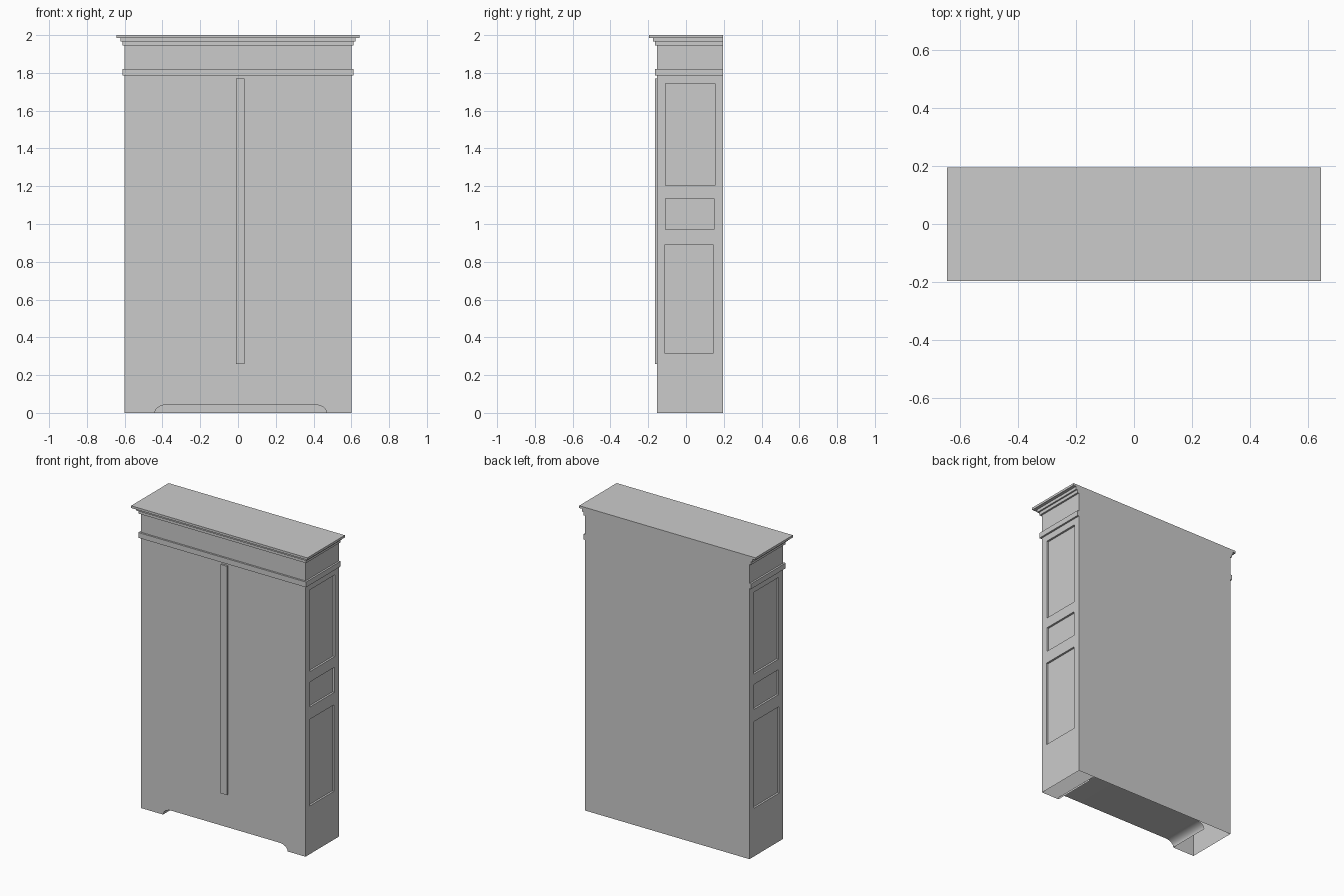
import bpy, bmesh, math
from mathutils import Vector

if "Cube" in bpy.data.objects:
    bpy.data.objects.remove(bpy.data.objects["Cube"])

W, YF, YB = 0.60, -0.153, 0.195      # half width, front and back planes
BODY_TOP, TOP = 1.945, 2.0


def build(name, faces):
    """faces: list of (points, outward hint); winding follows the hint."""
    bm = bmesh.new()
    for pts, hint in faces:
        f = bm.faces.new([bm.verts.new(p) for p in pts])
        f.normal_update()
        if f.normal.dot(Vector(hint)) < 0:
            f.normal_flip()
    bmesh.ops.remove_doubles(bm, verts=bm.verts, dist=1e-5)
    me = bpy.data.meshes.new(name)
    bm.to_mesh(me)
    bm.free()
    ob = bpy.data.objects.new(name, me)
    bpy.context.collection.objects.link(ob)
    return ob


def molding(name, profile, top=False):
    """Sweep an (offset, z) profile round the left, front and right sides."""
    def ring(o, z):
        x, y = W + o, YF - o
        return [(-x, YB, z), (-x, y, z), (x, y, z), (x, YB, z)]
    rings = [ring(o, z) for o, z in profile]
    sides = [(-1, 0), (0, -1), (1, 0)]
    faces = []
    for (o0, z0), (o1, z1), a, b in zip(profile, profile[1:], rings, rings[1:]):
        for i, (sx, sy) in enumerate(sides):
            out = z1 - z0
            faces.append(([a[i], a[i + 1], b[i + 1], b[i]],
                          (sx * out, sy * out, o0 - o1)))
    # flush back ends
    for k in (0, 3):
        pts = [r[k] for r in rings]
        if top:
            pts.append((math.copysign(W, pts[0][0]), YB, TOP))
        faces.append((pts, (0, 1, 0)))
    if top:
        faces.append((rings[-1], (0, 0, 1)))
    return build(name, faces)


# arch outline in the plinth
def arch(n=6):
    pts = []
    for cx, rx, a0 in ((-0.38, 0.06, 180), (0.41, 0.06, 90)):
        for i in range(n + 1):
            a = math.radians(a0 - 90 * i / n)
            pts.append((cx + rx * math.cos(a), 0.042 * math.sin(a)))
    return pts


# front sheet with arch notch
A = arch()
outline = [(-W, 0)] + A + [(W, 0), (W, BODY_TOP), (-W, BODY_TOP)]
build("front_panel", [([(x, YF, z) for x, z in outline], (0, -1, 0))])

# arch soffit running back under the open base
soffit = build("plinth_arch", [
    ([(p[0], YF, p[1]), (q[0], YF, q[1]), (q[0], 0.14, q[1]), (p[0], 0.14, p[1])],
     (-(p[0] + q[0]) * 0.5, 0, -1)) for p, q in zip(A, A[1:])])
for f in soffit.data.polygons:
    f.use_smooth = len(f.vertices) == 4

# back sheet
build("back_panel", [([(-W, YB, 0), (W, YB, 0), (W, YB, TOP), (-W, YB, TOP)], (0, 1, 0))])

# side with three recessed panels, mirrored to the left
PANELS = [(-0.114, 0.146, 0.318, 0.889),
          (-0.108, 0.148, 0.970, 1.135),
          (-0.108, 0.153, 1.204, 1.743)]
D = 0.013
faces = []
low = [(YF, 0), (YB, 0)]
out = (1, 0, 0)
for ya, yb, za, zb in PANELS:
    rail = low + [(YB, za), (yb, za), (ya, za), (YF, za)]
    faces.append(([(W, y, z) for y, z in rail], out))
    for y0, y1 in ((YF, ya), (yb, YB)):
        faces.append(([(W, y0, za), (W, y1, za), (W, y1, zb), (W, y0, zb)], out))
    rect = [(ya, za), (yb, za), (yb, zb), (ya, zb)]
    faces.append(([(W - D, y, z) for y, z in rect], out))
    inward = [(0, 0, 1), (0, -1, 0), (0, 0, -1), (0, 1, 0)]
    for i, hint in enumerate(inward):
        p, q = rect[i], rect[(i + 1) % 4]
        faces.append(([(W, *p), (W, *q), (W - D, *q), (W - D, *p)], hint))
    low = [(YF, zb), (ya, zb), (yb, zb), (YB, zb)]
faces.append(([(W, y, z) for y, z in low + [(YB, BODY_TOP), (YF, BODY_TOP)]], out))
side = build("side_panels", faces)
side.modifiers.new("mirror", 'MIRROR').use_axis[0] = True

# frieze band and stepped cornice
molding("frieze_band", [(0, 1.785), (0.012, 1.785), (0.012, 1.82), (0, 1.82)])
molding("cornice", [(0, BODY_TOP), (0.012, BODY_TOP), (0.012, 1.966), (0.022, 1.966),
                    (0.022, 1.985), (0.043, 1.985), (0.043, TOP)], top=True)

# vertical strip where the doors meet
bpy.ops.mesh.primitive_cube_add(size=1, location=(0.012, YF - 0.006, 1.015))
strip = bpy.context.object
strip.name = "door_strip"
strip.scale = (0.045, 0.012, 1.51)
